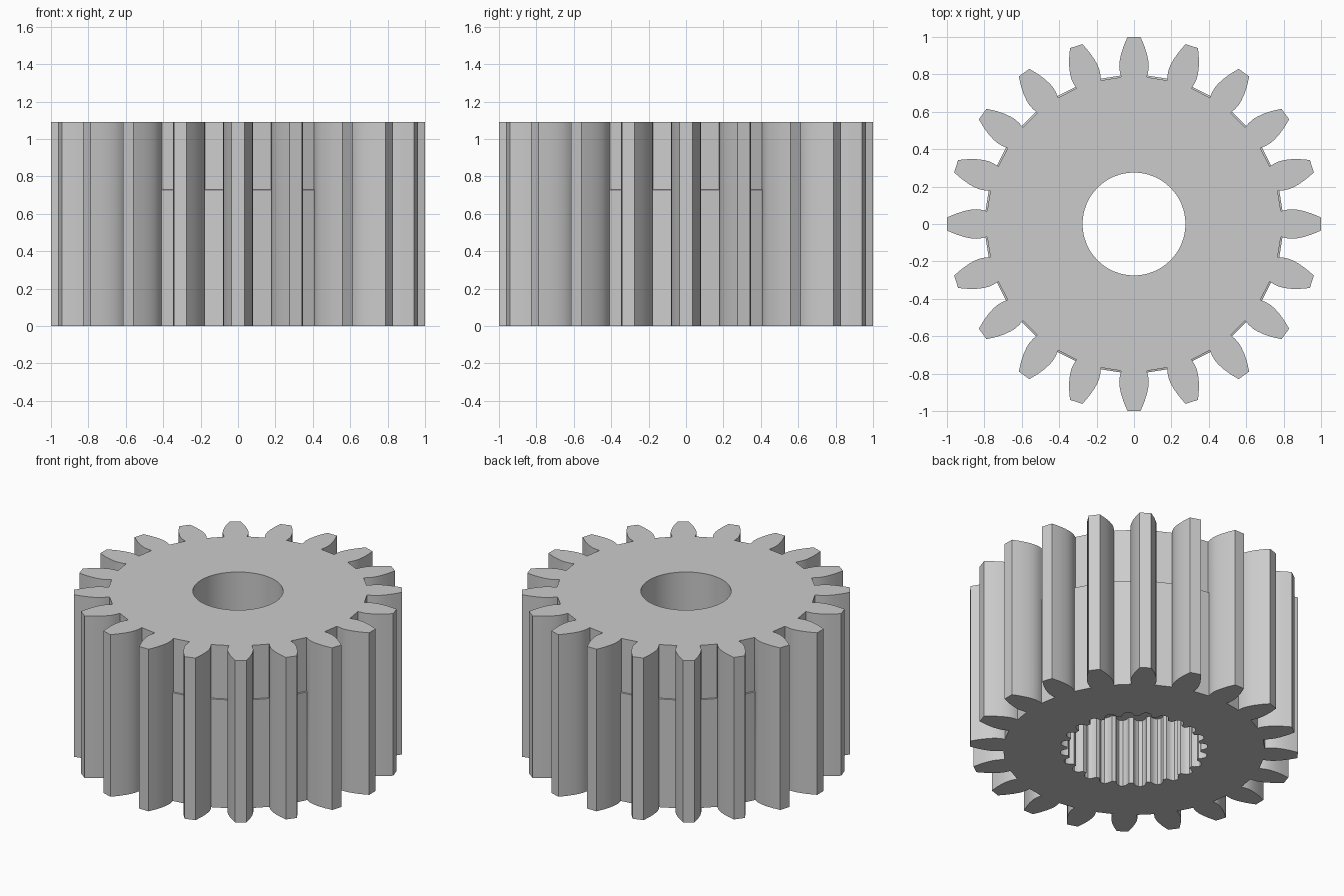
import bpy
import bmesh
from math import pi, cos, sin, radians

HEIGHT = 1.09
STEP_Z = 0.73
SOCKET_DEPTH = 0.46

default = bpy.data.objects.get("Cube")
if default:
    bpy.data.objects.remove(default, do_unlink=True)

steel = bpy.data.materials.new("grey steel")
steel.use_nodes = True
grey = (0.6, 0.6, 0.6, 1)
steel.diffuse_color = grey
steel.node_tree.nodes["Principled BSDF"].inputs["Base Color"].default_value = grey


def toothed_outline(count, flank):
    """Repeat a mirrored tooth flank of (radius, half width) around the axis."""
    tooth = [(r, -w) for r, w in flank] + [(r, w) for r, w in reversed(flank)]
    points = []
    for i in range(count):
        a = 2 * pi * i / count
        points += [(r * cos(a) - w * sin(a), r * sin(a) + w * cos(a)) for r, w in tooth]
    return points


def stack(name, layers):
    """Make a closed solid from (outline, z) layers with equal point counts."""
    bm = bmesh.new()
    rings = [[bm.verts.new((x, y, z)) for x, y in outline] for outline, z in layers]
    n = len(rings[0])
    for low, high in zip(rings, rings[1:]):
        for i in range(n):
            j = (i + 1) % n
            bm.faces.new((low[i], low[j], high[j], high[i]))
    bm.faces.new(reversed(rings[0]))
    bm.faces.new(rings[-1])
    mesh = bpy.data.meshes.new(name)
    bm.to_mesh(mesh)
    bm.free()
    mesh.materials.append(steel)
    obj = bpy.data.objects.new(name, mesh)
    bpy.context.collection.objects.link(obj)
    return obj


def cut(target, cutter):
    """Subtract the cutter and discard it."""
    mod = target.modifiers.new("cut", "BOOLEAN")
    mod.operation = "DIFFERENCE"
    mod.solver = "EXACT"
    mod.object = cutter
    cutter.hide_render = True
    bpy.context.view_layer.objects.active = target
    bpy.ops.object.modifier_apply(modifier=mod.name)
    bpy.data.objects.remove(cutter, do_unlink=True)


# Outer gear: the roots sit slightly deeper above the step
flank = [(0.81, 0.075), (0.84, 0.079), (0.87, 0.077), (0.905, 0.07),
         (0.95, 0.056), (1.0, 0.035)]
lower = toothed_outline(20, [(0.794, 0.07)] + flank)
upper = toothed_outline(20, [(0.785, 0.069)] + flank)
gear = stack("gear_body", [(lower, 0), (lower, STEP_Z - 0.002),
                           (upper, STEP_Z), (upper, HEIGHT)])

# Round bore through the top
circle = [(0.275 * cos(2 * pi * i / 64), 0.275 * sin(2 * pi * i / 64)) for i in range(64)]
cut(gear, stack("bore_cutter", [(circle, 0.2), (circle, HEIGHT + 0.1)]))

# Splined socket in the underside
spline = toothed_outline(24, [(0.405, 0.04), (0.425, 0.034), (0.44, 0.025), (0.45, 0.012)])
cut(gear, stack("socket_cutter", [(spline, -0.1), (spline, SOCKET_DEPTH)]))

bpy.ops.object.select_all(action="DESELECT")
gear.select_set(True)
bpy.context.view_layer.objects.active = gear
bpy.ops.object.shade_smooth_by_angle(angle=radians(25))
